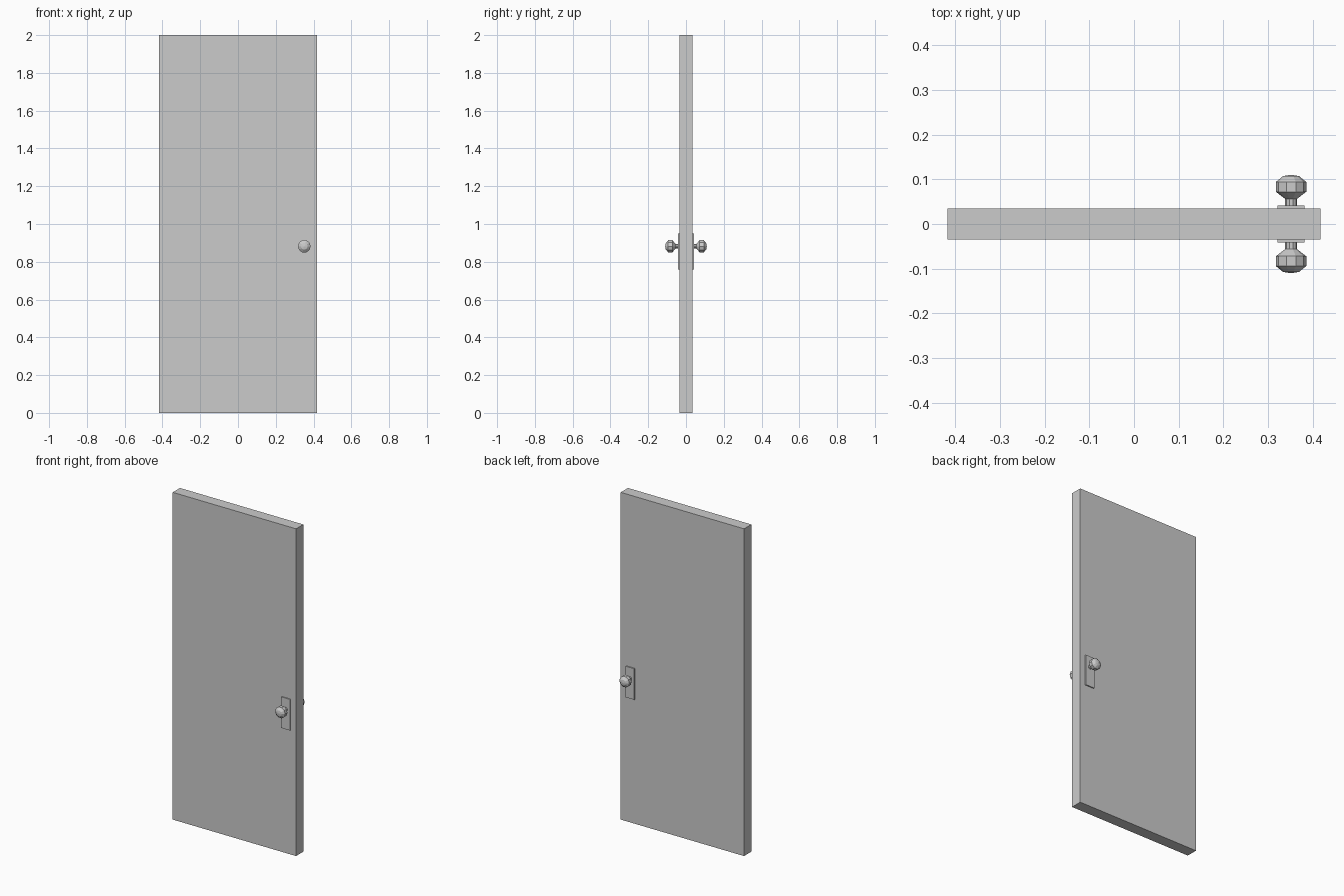
import bpy, bmesh, math
from mathutils import Matrix

default = bpy.data.objects.get("Cube")
if default:
    bpy.data.objects.remove(default, do_unlink=True)

grey = bpy.data.materials.new("plain_grey")
grey.use_nodes = True
grey.diffuse_color = (0.6, 0.6, 0.6, 1)
grey.node_tree.nodes["Principled BSDF"].inputs["Base Color"].default_value = (0.6, 0.6, 0.6, 1)


def finish(name, bm):
    bmesh.ops.recalc_face_normals(bm, faces=bm.faces)
    mesh = bpy.data.meshes.new(name)
    bm.to_mesh(mesh)
    bm.free()
    mesh.materials.append(grey)
    obj = bpy.data.objects.new(name, mesh)
    bpy.context.collection.objects.link(obj)
    return obj


def box(name, centre, size):
    bm = bmesh.new()
    bmesh.ops.create_cube(bm, size=1, matrix=Matrix.Translation(centre) @ Matrix.Diagonal((*size, 1)))
    return finish(name, bm)


def knob(name, x, z, side, sides=10):
    # Rings along y: stem, flared back, flat band, domed front
    profile = [(0.013, 0.041), (0.013, 0.056), (0.034, 0.072),
               (0.034, 0.094), (0.018, 0.107)]
    bm = bmesh.new()
    rings = []
    for r, y in profile:
        angles = [2 * math.pi * i / sides for i in range(sides)]
        rings.append([bm.verts.new((x + r * math.cos(a), side * y, z + r * math.sin(a))) for a in angles])
    for a, b in zip(rings, rings[1:]):
        for i in range(sides):
            j = (i + 1) % sides
            bm.faces.new((a[i], a[j], b[j], b[i]))
    tip = bm.verts.new((x, side * 0.11, z))
    for i in range(sides):
        bm.faces.new((rings[-1][i], rings[-1][(i + 1) % sides], tip))
    bm.faces.new(rings[0])
    return finish(name, bm)


# Door slab
box("door_panel", (0, 0, 1), (0.834, 0.07, 2))

# Matching plate and knob on each side
for label, side in (("front", -1), ("back", 1)):
    box(label + "_plate", (0.351, side * 0.038, 0.855), (0.06, 0.007, 0.19))
    knob(label + "_knob", 0.351, 0.882, side)
